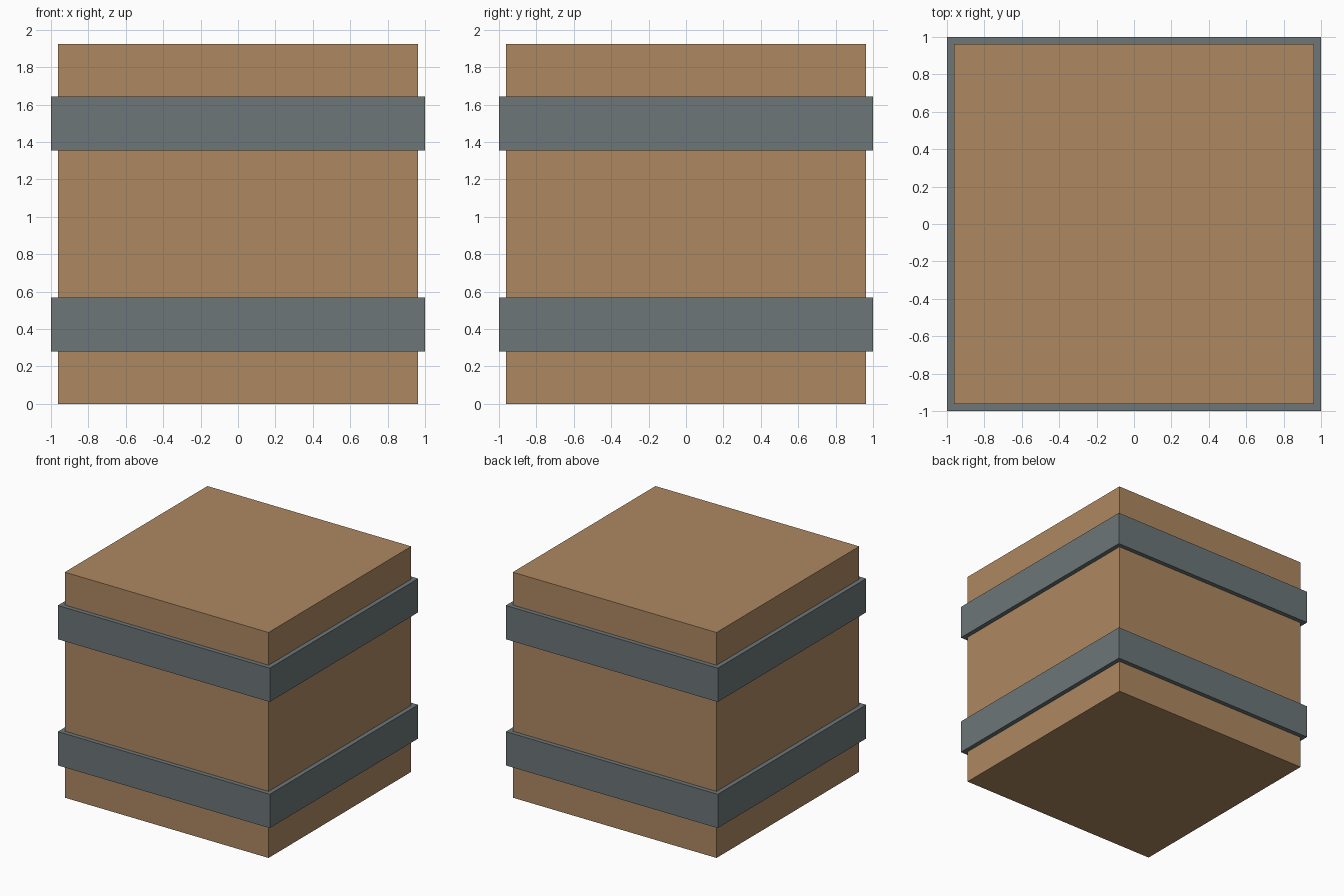
import bpy

if "Cube" in bpy.data.objects:
    bpy.data.objects.remove(bpy.data.objects["Cube"])

BODY = 1.923          # side of the crate cube
BAND_H = 0.288        # height of each strap


def material(name, rgb):
    m = bpy.data.materials.new(name)
    m.diffuse_color = (*rgb, 1.0)
    m.use_nodes = True
    m.node_tree.nodes["Principled BSDF"].inputs["Base Color"].default_value = m.diffuse_color
    return m


def box(name, size, z, mat):
    bpy.ops.mesh.primitive_cube_add(size=1, location=(0, 0, z))
    o = bpy.context.object
    o.name = name
    o.scale = size
    bpy.ops.object.transform_apply(location=False, rotation=False, scale=True)
    o.data.materials.append(mat)
    return o


wood = material("wood", (0.42, 0.25, 0.12))
metal = material("metal", (0.15, 0.18, 0.19))

# Wooden crate body standing on the ground
box("crate_body", (BODY, BODY, BODY), BODY / 2, wood)

# Two metal straps wrapped around all four sides, mirrored about mid height
for name, side in (("lower_band", -1), ("upper_band", 1)):
    box(name, (2.0, 2.0, BAND_H), BODY / 2 + side * 0.538, metal)
